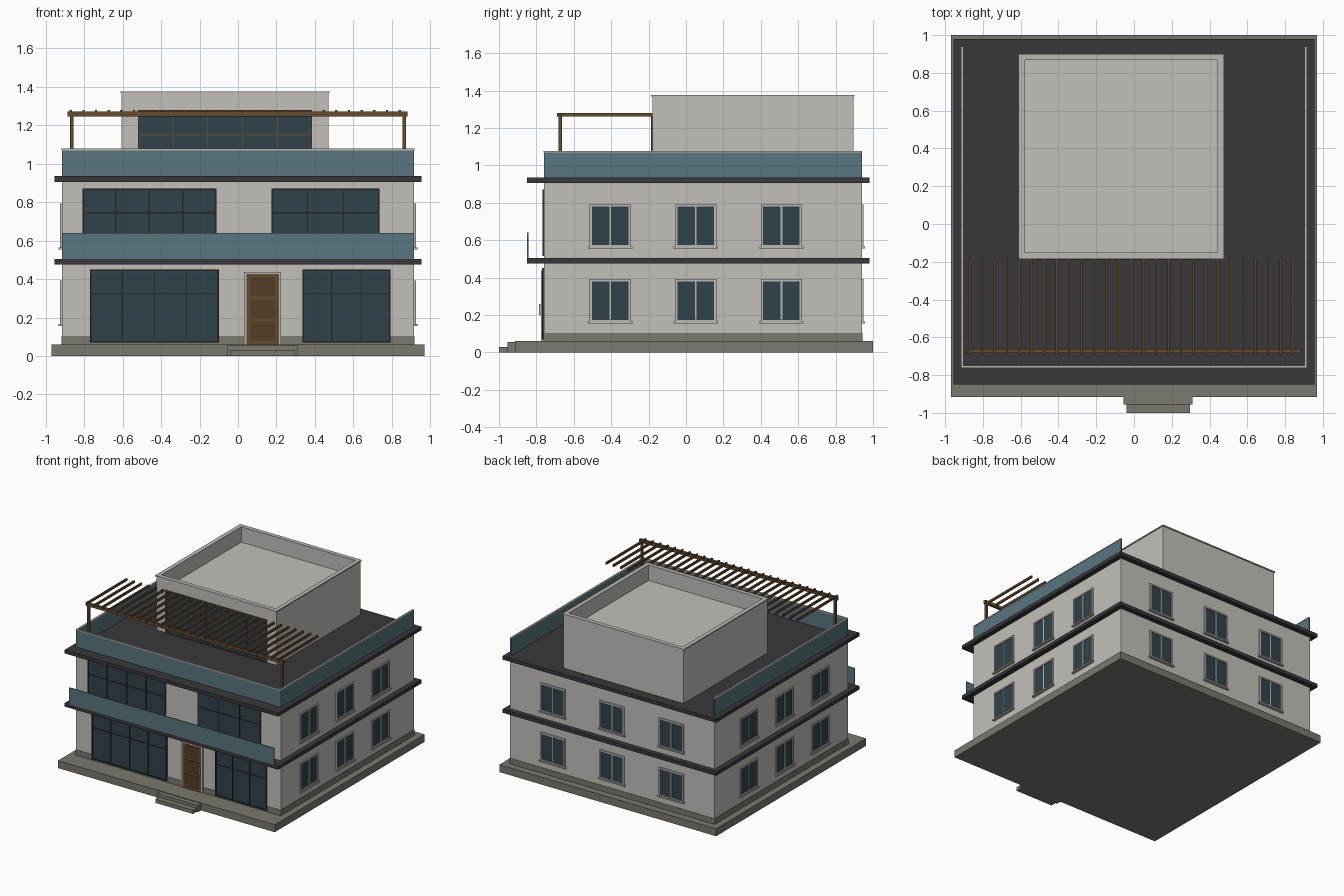
import bpy, bmesh
from mathutils import Matrix, Vector

if "Cube" in bpy.data.objects:
    bpy.data.objects.remove(bpy.data.objects["Cube"])


def mat(name, r, g, b):
    m = bpy.data.materials.new(name)
    m.diffuse_color = (r, g, b, 1)
    m.use_nodes = True
    m.node_tree.nodes["Principled BSDF"].inputs["Base Color"].default_value = m.diffuse_color
    return m


WALL = mat("plaster", 0.55, 0.53, 0.49)
TRIM = mat("trim", 0.50, 0.49, 0.46)
STONE = mat("stone", 0.20, 0.185, 0.16)
DARK = mat("dark_slab", 0.04, 0.04, 0.045)
FRAME = mat("dark_frame", 0.02, 0.02, 0.022)
GLASS = mat("window_glass", 0.03, 0.055, 0.07)
RAIL = mat("balustrade_glass", 0.10, 0.18, 0.215)
WOOD = mat("wood", 0.13, 0.07, 0.03)
DOORWOOD = mat("door_panel", 0.09, 0.045, 0.02)


def boxes(name, material, items, matrix=Matrix()):
    """One object from boxes given as (x0, x1, y0, y1, z0, z1)."""
    bm = bmesh.new()
    for x0, x1, y0, y1, z0, z1 in items:
        c = Vector(((x0 + x1) / 2, (y0 + y1) / 2, (z0 + z1) / 2))
        m = Matrix.Translation(c) @ Matrix.Diagonal((x1 - x0, y1 - y0, z1 - z0, 1))
        bmesh.ops.create_cube(bm, size=1, matrix=m)
    me = bpy.data.meshes.new(name)
    bm.to_mesh(me)
    bm.free()
    me.materials.append(material)
    ob = bpy.data.objects.new(name, me)
    ob.matrix_world = matrix
    bpy.context.collection.objects.link(ob)
    return ob


def border(x0, x1, y0, y1, z0, z1, t):
    """Four boxes around a rectangle lying in plan."""
    return [(x0, x1, y0, y0 + t, z0, z1), (x0, x1, y1 - t, y1, z0, z1),
            (x0, x0 + t, y0 + t, y1 - t, z0, z1), (x1 - t, x1, y0 + t, y1 - t, z0, z1)]


def upright(x0, x1, z0, z1, y0, y1, t):
    """Four boxes around a rectangle standing in a wall."""
    return [(x0, x0 + t, y0, y1, z0, z1), (x1 - t, x1, y0, y1, z0, z1),
            (x0 + t, x1 - t, y0, y1, z0, z0 + t), (x0 + t, x1 - t, y0, y1, z1 - t, z1)]


# Base, entrance steps and plinth
boxes("base", STONE, [(-0.97, 0.97, -0.915, 1.0, 0, 0.06)])
boxes("entrance_steps", STONE, [(-0.055, 0.31, -0.955, -0.9, 0, 0.055),
                                (-0.04, 0.297, -1.0, -0.95, 0, 0.03)])
boxes("plinth", STONE, [(-0.918, 0.918, -0.763, 0.943, 0.06, 0.105)])

# Storeys and floor slabs
boxes("walls", WALL, [(-0.915, 0.915, -0.76, 0.94, 0.06, 0.478),
                      (-0.915, 0.915, -0.76, 0.94, 0.502, 0.908)])
boxes("floor_slabs", DARK, [(-0.955, 0.955, -0.85, 0.98, z, z + 0.029) for z in (0.476, 0.906)])

# Balustrades, open at the back
boxes("balcony_glass", RAIL, [(-0.915, 0.915, -0.85, -0.843, 0.505, 0.64)])
boxes("roof_glass", RAIL, [(-0.915, 0.915, -0.76, -0.75, 0.935, 1.07)] +
      [(s * 0.91 - 0.005, s * 0.91 + 0.005, -0.75, 0.94, 0.935, 1.07) for s in (-1, 1)])
boxes("roof_glass_cap", TRIM, [(-0.917, 0.917, -0.762, -0.748, 1.07, 1.078)] +
      [(s * 0.91 - 0.007, s * 0.91 + 0.007, -0.748, 0.94, 1.07, 1.078) for s in (-1, 1)])

# Penthouse with a sunken roof
boxes("penthouse_walls", WALL, [(-0.605, 0.47, -0.18, 0.895, 0.93, 1.25)])
boxes("penthouse_parapet", WALL, border(-0.605, 0.47, -0.18, 0.895, 1.25, 1.367, 0.027))
boxes("penthouse_cap", TRIM, border(-0.611, 0.476, -0.186, 0.901, 1.367, 1.376, 0.034))


def glazing(name, x0, x1, z0, z1, y, n, zbar, material):
    """Large front window: pane, frame, n panels and one crossbar."""
    boxes(name + "_pane", GLASS, [(x0, x1, y - 0.003, y + 0.005, z0, z1)])
    bars = upright(x0, x1, z0, z1, y - 0.008, y + 0.004, 0.008)
    for i in range(1, n):
        x = x0 + (x1 - x0) * i / n
        bars.append((x - 0.003, x + 0.003, y - 0.007, y, z0, z1))
    bars.append((x0, x1, y - 0.006, y, zbar - 0.003, zbar + 0.003))
    boxes(name + "_frame", material, bars)


glazing("ground_left_window", -0.77, -0.1, 0.07, 0.45, -0.763, 4, 0.325, FRAME)
glazing("ground_right_window", 0.335, 0.793, 0.07, 0.45, -0.763, 3, 0.325, FRAME)
glazing("upper_left_window", -0.81, -0.113, 0.515, 0.872, -0.76, 4, 0.745, FRAME)
glazing("upper_right_window", 0.175, 0.737, 0.515, 0.872, -0.76, 3, 0.745, FRAME)
glazing("penthouse_window", -0.52, 0.385, 0.936, 1.28, -0.18, 5, 1.15, WOOD)

# Front door with frame and three panels
boxes("door_frame", TRIM, [(0.032, 0.044, -0.775, -0.75, 0.06, 0.437),
                           (0.212, 0.224, -0.775, -0.75, 0.06, 0.437),
                           (0.044, 0.212, -0.775, -0.75, 0.427, 0.437)])
boxes("door", WOOD, [(0.044, 0.212, -0.77, -0.75, 0.06, 0.427)])
boxes("door_panels", DOORWOOD, [(0.064, 0.192, -0.774, -0.76, z, z + 0.1)
                                for z in (0.08, 0.195, 0.31)])
boxes("door_handle", TRIM, [(0.197, 0.203, -0.785, -0.765, 0.2, 0.26)])


def small_window(name, matrix):
    """Two-pane window: outward is local -y, origin at its centre on the wall."""
    boxes(name + "_panes", GLASS, [(-0.1, 0.1, -0.003, 0.01, -0.105, 0.105)], matrix)
    boxes(name + "_frame", TRIM, upright(-0.11, 0.11, -0.113, 0.117, -0.01, 0.01, 0.012) +
          [(-0.118, 0.118, -0.018, 0.01, -0.12, -0.11),
           (-0.005, 0.005, -0.007, 0.005, -0.1, 0.105)], matrix)


# Side and back windows on both storeys
for floor, z in (("ground", 0.275), ("upper", 0.675)):
    for i, y in enumerate((-0.405, 0.052, 0.51)):
        for side, s in (("right", 1), ("left", -1)):
            small_window(f"{floor}_{side}_window_{i}", Matrix.Translation((s * 0.915, y, z)) @
                         Matrix.Rotation(s * 1.5707963, 4, 'Z'))
    for i, x in enumerate((-0.53, 0, 0.53)):
        small_window(f"{floor}_back_window_{i}", Matrix.Translation((x, 0.94, z)) @
                     Matrix.Rotation(3.1415927, 4, 'Z'))

# Pergola: posts, front beam and rafters
boxes("pergola_posts", WOOD, [(s * 0.865 - 0.009, s * 0.865 + 0.009, -0.682, -0.664, 0.935, 1.25)
                              for s in (-1, 1)])
boxes("pergola_beam", WOOD, [(-0.887, 0.883, -0.683, -0.663, 1.247, 1.272)])
boxes("pergola_rafters", WOOD, [(x - 0.006, x + 0.006, -0.69, -0.178, 1.262, 1.28)
                                for x in (-0.87 + 0.0658 * i for i in range(27))])
